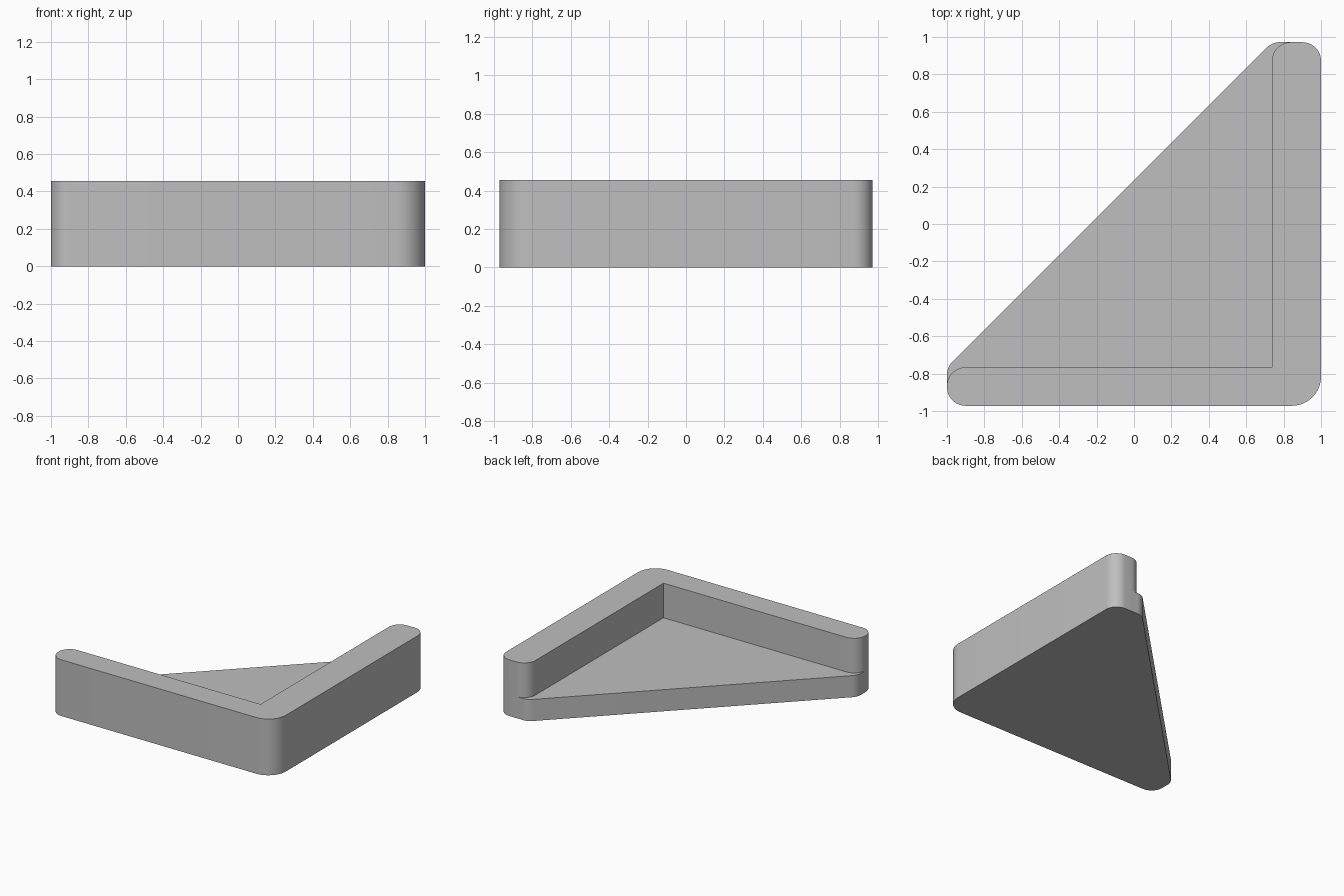
import bpy
import bmesh
import math
from mathutils import Vector

cube = bpy.data.objects.get("Cube")
if cube:
    bpy.data.objects.remove(cube, do_unlink=True)

HEIGHT, FLOOR = 0.455, 0.175     # wall top and floor top
X, Y = 1.0, 0.972                # half sizes
IN_X, IN_Y = 0.738, -0.766       # inner faces of the two wall arms
R, BIG_R = 0.1, 0.157            # end and outer corner radii


def fillet(before, corner, after, radius, steps=12):
    """Points of a round corner, from the first side to the second."""
    p, a, b = Vector(corner), Vector(before), Vector(after)
    u, v = (a - p).normalized(), (b - p).normalized()
    half = u.angle(v) / 2
    centre = p + (u + v).normalized() * radius / math.sin(half)
    start = p + u * radius / math.tan(half) - centre
    end = p + v * radius / math.tan(half) - centre
    sweep = math.pi - 2 * half
    return [centre + (start * math.sin(sweep * (1 - i / steps))
                      + end * math.sin(sweep * i / steps)) / math.sin(sweep)
            for i in range(steps + 1)]


# Outline corners, anticlockwise
left_in, left_out = (-X, IN_Y), (-X, -Y)
outer = (X, -Y)
back_out, back_in = (X, Y), (IN_X, Y)
inner = (IN_X, IN_Y)

# Outer side shared by floor and wall, the slanted floor edge, the inner wall side
wall_in = (fillet(back_out, back_in, inner, R) + [Vector(inner)]
           + fillet(inner, left_in, left_out, R))
shared = ([wall_in[-1]] + fillet(left_in, left_out, outer, R)
          + fillet(left_out, outer, back_out, BIG_R)
          + fillet(outer, back_out, back_in, R) + [wall_in[0]])
slant = (fillet(back_out, back_in, left_in, R)
         + fillet(back_in, left_in, left_out, R))

bm = bmesh.new()


def row(points, z):
    return [bm.verts.new((p.x, p.y, z)) for p in points]


def strip(low, high):
    for i in range(len(low) - 1):
        bm.faces.new((low[i], low[i + 1], high[i + 1], high[i]))


s_low, s_top = row(shared, 0), row(shared, HEIGHT)
d_low, d_top = row(slant, 0), row(slant, FLOOR)
i_low = row(wall_in, FLOOR)
i_top = [s_top[-1]] + row(wall_in[1:-1], HEIGHT) + [s_top[0]]

# Outer side; its two end faces also meet the floor level
strip(s_low[1:-1], s_top[1:-1])
bm.faces.new((s_low[0], s_low[1], s_top[1], s_top[0], i_low[-1]))
bm.faces.new((s_low[-2], s_low[-1], i_low[0], s_top[-1], s_top[-2]))
# Slanted floor edge and inner wall side
strip([s_low[-1]] + d_low + [s_low[0]], [i_low[0]] + d_top + [i_low[-1]])
strip(i_low, i_top)
# Underside, wall top and floor top
bm.faces.new(list(reversed(s_low + d_low)))
bm.faces.new(s_top + i_top[1:-1])
bm.faces.new([i_low[0]] + d_top + list(reversed(i_low[1:])))
bmesh.ops.recalc_face_normals(bm, faces=bm.faces)

mesh = bpy.data.meshes.new("corner_bracket")
bm.to_mesh(mesh)
bm.free()
bracket = bpy.data.objects.new("corner_bracket", mesh)
bpy.context.collection.objects.link(bracket)

# Plain grey
grey = bpy.data.materials.new("grey")
grey.use_nodes = True
grey.diffuse_color = (0.52, 0.52, 0.52, 1)
grey.node_tree.nodes["Principled BSDF"].inputs["Base Color"].default_value = grey.diffuse_color
mesh.materials.append(grey)

bpy.ops.object.select_all(action="DESELECT")
bracket.select_set(True)
bpy.context.view_layer.objects.active = bracket
bpy.ops.object.shade_smooth_by_angle(angle=math.radians(30))
